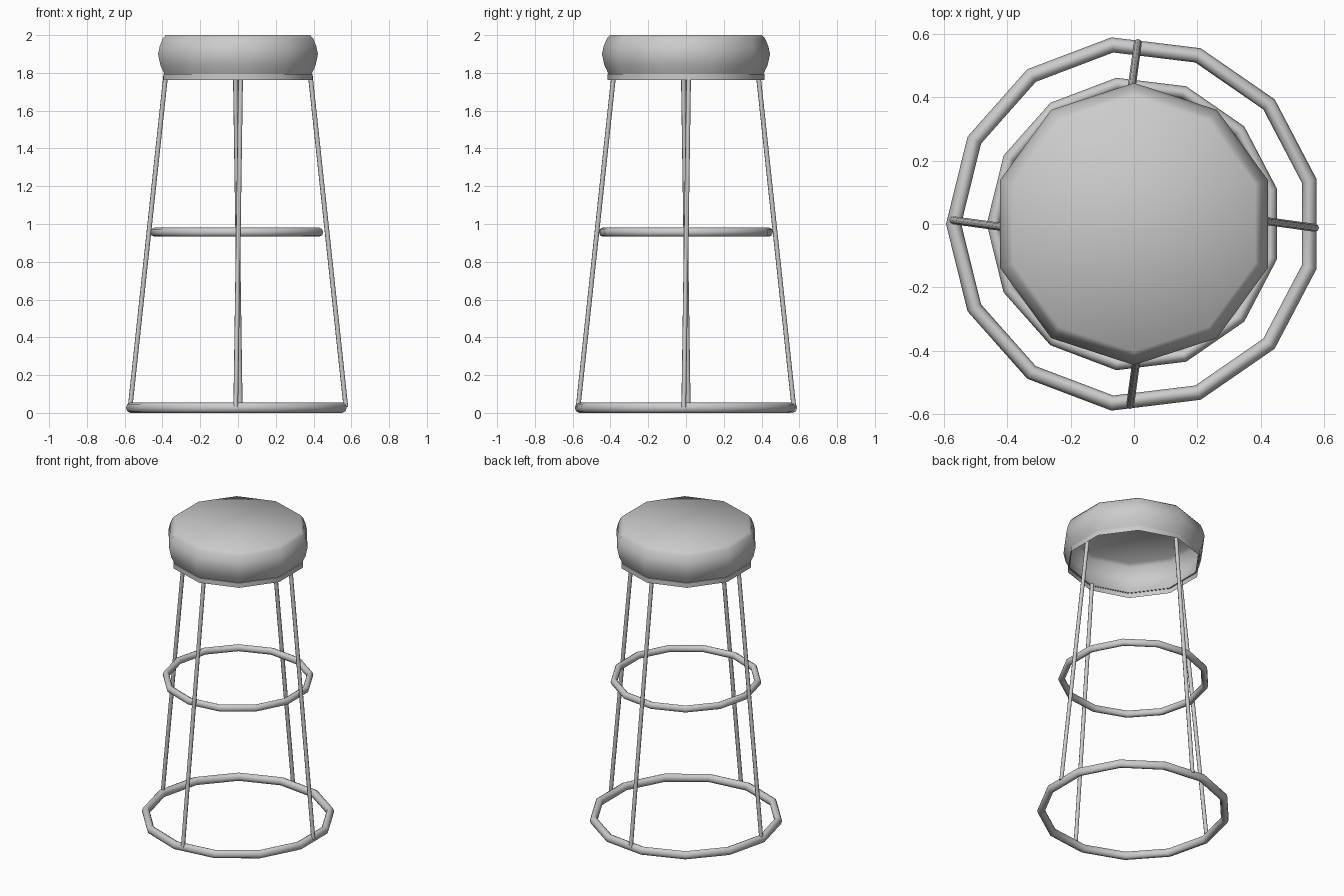
import bpy, bmesh, math
from mathutils import Vector

if "Cube" in bpy.data.objects:
    bpy.data.objects.remove(bpy.data.objects["Cube"])


def finish(obj, name, angle=50):
    obj.name = name
    bpy.ops.object.select_all(action='DESELECT')
    obj.select_set(True)
    bpy.context.view_layer.objects.active = obj
    bpy.ops.object.shade_smooth_by_angle(angle=math.radians(angle))


def ring(name, major, minor, z):
    # 13-sided hoop with one corner pointing to -x
    bpy.ops.mesh.primitive_torus_add(
        major_segments=13, minor_segments=8, major_radius=major,
        minor_radius=minor, location=(0, 0, z), rotation=(0, 0, math.pi))
    obj = bpy.context.object
    obj.scale.z = 1.15
    finish(obj, name)


def lathe(name, profile, sides=10, cap_top=False):
    # Open shell turned from (radius, z) points, with a corner on the y axis
    bm = bmesh.new()
    loops = []
    for r, z in profile:
        loops.append([bm.verts.new((r * math.cos(a), r * math.sin(a), z))
                      for a in (math.pi / 2 + 2 * math.pi * i / sides
                                for i in range(sides))])
    for lo, hi in zip(loops, loops[1:]):
        for i in range(sides):
            j = (i + 1) % sides
            bm.faces.new((lo[i], lo[j], hi[j], hi[i]))
    if cap_top:
        bm.faces.new(loops[-1])
    mesh = bpy.data.meshes.new(name)
    bm.to_mesh(mesh)
    bm.free()
    obj = bpy.data.objects.new(name, mesh)
    bpy.context.collection.objects.link(obj)
    finish(obj, name)


def leg(name, a, b, radius):
    a, b = Vector(a), Vector(b)
    d = b - a
    bpy.ops.mesh.primitive_cylinder_add(
        vertices=8, radius=radius, depth=d.length, location=(a + b) / 2,
        rotation=d.to_track_quat('Z', 'Y').to_euler())
    finish(bpy.context.object, name)


# Padded seat, hollow underneath
lathe("seat_cushion", [(0.408, 1.79), (0.432, 1.84), (0.445, 1.90),
                       (0.436, 1.94), (0.420, 1.98), (0.402, 2.0)],
      cap_top=True)

# Metal band under the seat
lathe("seat_band", [(0.416, 1.762), (0.416, 1.793), (0.406, 1.793)])

# Foot ring and floor ring
ring("foot_ring", 0.444, 0.0205, 0.957)
ring("base_ring", 0.569, 0.0240, 0.0276)

# Four splayed legs, each leaning slightly sideways
for i, name in enumerate(("right_leg", "back_leg", "left_leg", "front_leg")):
    t = i * math.pi / 2
    c, s = math.cos(t), math.sin(t)
    ends = []
    for r, side, z in ((0.571, -0.012, 0.03), (0.383, 0.014, 1.785)):
        ends.append((r * c - side * s, r * s + side * c, z))
    # the front and back legs mirror-match the swirl seen from above
    leg(name, ends[0], ends[1], 0.0125)
